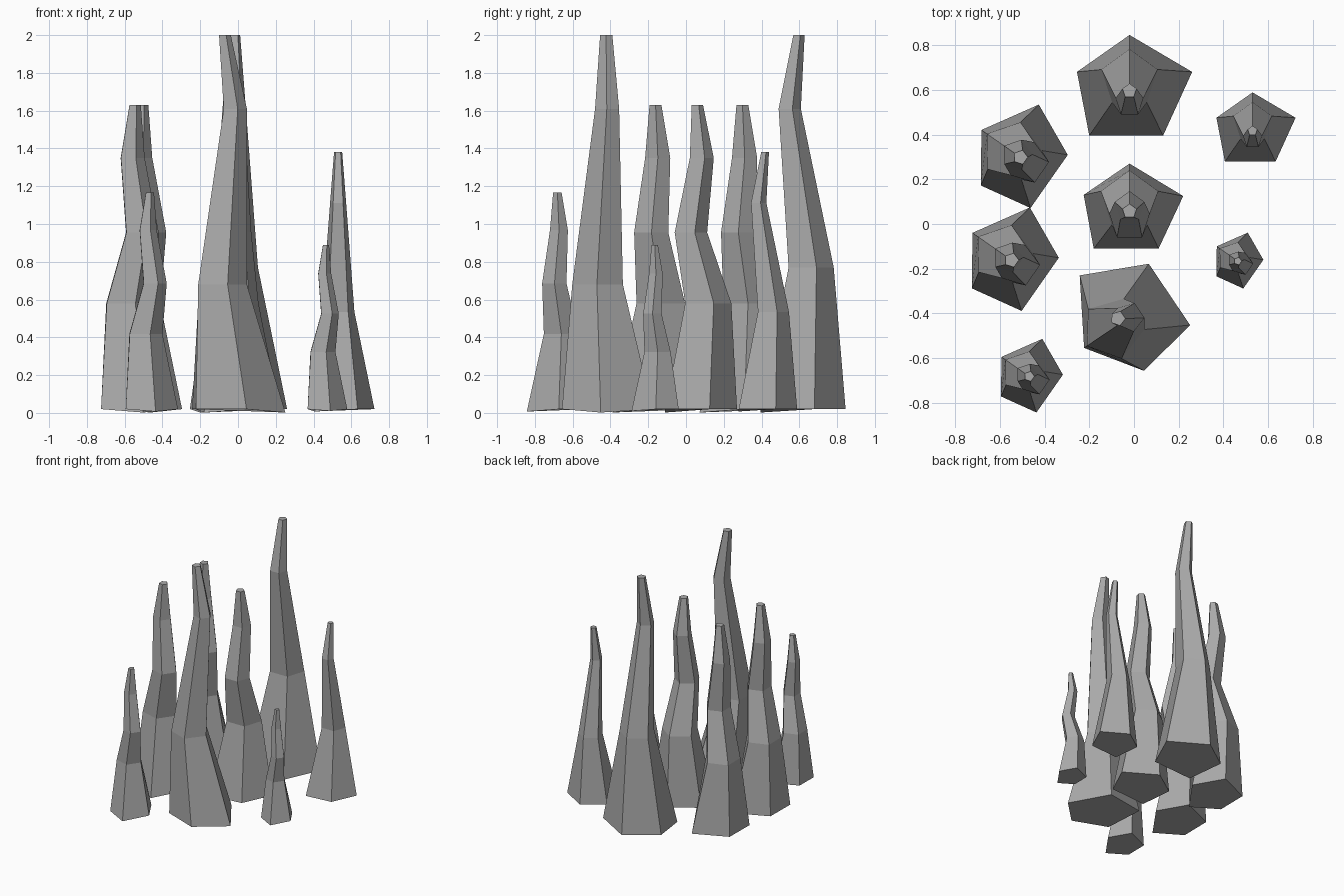
import bpy, bmesh
from math import sin, cos, tau, radians

if "Cube" in bpy.data.objects:
    bpy.data.objects.remove(bpy.data.objects["Cube"], do_unlink=True)

# Single stone colour
stone = bpy.data.materials.new("grey_stone")
stone.use_nodes = True
colour = (0.40, 0.40, 0.40, 1)
stone.diffuse_color = colour
stone.node_tree.nodes["Principled BSDF"].inputs["Base Color"].default_value = colour


def pentagon(r, cx, cy, z):
    return [(cx + r * sin(tau * i / 5), cy + r * cos(tau * i / 5), z) for i in range(5)]


def spire_mesh(name, foot, rings):
    """Uneven five-sided foot, then stacked pentagon rings (z, radius, x, y)."""
    bm = bmesh.new()
    loops = [[bm.verts.new((x, y, -0.018 if i == 3 else 0)) for i, (x, y) in enumerate(foot)]]
    for z, r, x, y in rings:
        loops.append([bm.verts.new(p) for p in pentagon(r, x, y, z - 0.02)])
    for low, high in zip(loops, loops[1:]):
        for i in range(5):
            j = (i + 1) % 5
            bm.faces.new((low[i], high[i], high[j], low[j]))
    bm.faces.new(loops[0])
    bm.faces.new(loops[-1][::-1])
    bmesh.ops.recalc_face_normals(bm, faces=bm.faces)
    mesh = bpy.data.meshes.new(name)
    bm.to_mesh(mesh)
    bm.free()
    mesh.materials.append(stone)
    return mesh


# Three spire shapes
wide_foot = [(0, .245), (.28, .08), (.15, -.205), (-.18, -.205), (-.235, .08)]
slim_foot = [(0, .21), (.24, .065), (.13, -.17), (-.16, -.17), (-.205, .07)]
tall = spire_mesh("tall_spire", wide_foot,
                  [(.77, .132, 0, .05), (1.61, .065, 0, -.057), (2, .033, 0, -.005)])
broad = spire_mesh("broad_spire", wide_foot,
                   [(.68, .141, 0, .089), (1.61, .067, 0, 0), (2, .034, .025, .046)])
crooked = spire_mesh("crooked_spire", slim_foot,
                     [(.58, .135, 0, .045), (.955, .095, 0, -.043),
                      (1.35, .07, 0, .017), (1.63, .033, 0, -.003)])


def place(name, mesh, x, y, turn=0, scale=1):
    ob = bpy.data.objects.new(name, mesh)
    bpy.context.scene.collection.objects.link(ob)
    ob.location = (x, y, 0.02)
    ob.rotation_euler.z = radians(turn)
    ob.scale = (scale,) * 3


# Cluster layout
place("back_spire", tall, -.02, .60)
place("back_left_spire", tall, .53, .42, 0, .687)
place("front_spire", broad, -.02, -.417, 124)
place("middle_spire", crooked, -.02, .06)
place("back_right_spire", crooked, -.51, .30, 55)
place("middle_right_spire", crooked, -.55, -.16, 55)
place("front_right_spire", crooked, -.47, -.68, 55, .712)
place("small_left_spire", crooked, .463, -.165, 55, .54)
